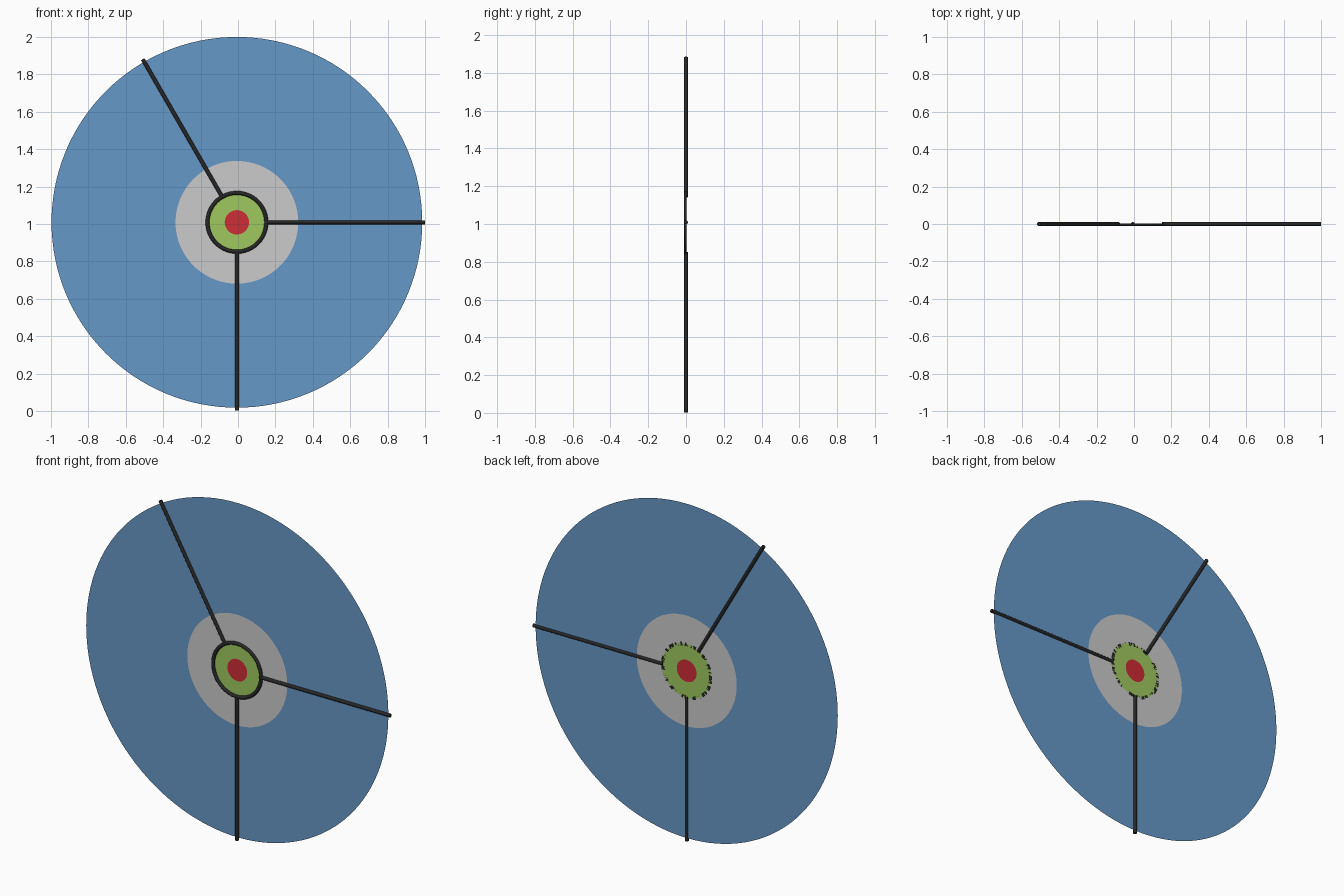
import bpy, bmesh
from math import cos, sin, pi, radians

if "Cube" in bpy.data.objects:
    bpy.data.objects.remove(bpy.data.objects["Cube"])

CX, CZ = -0.006, 1.009      # centre of the target
SHEET_Y = 0.002             # depth of the flat sheet
TUBE = 0.0105               # rod and ring radius
SEG = 128


def material(name, rgb):
    m = bpy.data.materials.new(name)
    m.diffuse_color = (*rgb, 1)
    m.use_nodes = True
    m.node_tree.nodes["Principled BSDF"].inputs["Base Color"].default_value = m.diffuse_color
    return m


blue = material("blue", (0.133, 0.314, 0.578))
green = material("green", (0.35, 0.58, 0.115))
red = material("red", (0.61, 0.026, 0.038))
black = material("black", (0.02, 0.02, 0.02))


def finish(name, bm, mat, smooth=False):
    me = bpy.data.meshes.new(name)
    bm.to_mesh(me)
    bm.free()
    ob = bpy.data.objects.new(name, me)
    bpy.context.collection.objects.link(ob)
    if mat:
        me.materials.append(mat)
    if smooth:
        bpy.context.view_layer.objects.active = ob
        ob.select_set(True)
        bpy.ops.object.shade_smooth_by_angle(angle=radians(40))
        ob.select_set(False)
    return ob


def loop(bm, r, y):
    return [bm.verts.new((CX + r * cos(2 * pi * i / SEG), y, CZ + r * sin(2 * pi * i / SEG)))
            for i in range(SEG)]


def bridge(bm, a, b):
    for i in range(SEG):
        j = (i + 1) % SEG
        bm.faces.new((a[i], a[j], b[j], b[i]))


def flat_band(name, inner, outer, mat):
    bm = bmesh.new()
    rim = loop(bm, outer, SHEET_Y)
    if inner:
        bridge(bm, rim, loop(bm, inner, SHEET_Y))
    else:
        bm.faces.new(rim)
    bmesh.ops.recalc_face_normals(bm, faces=bm.faces)
    # single sheet faces the front
    bm.normal_update()
    if next(iter(bm.faces)).normal.y > 0:
        bmesh.ops.reverse_faces(bm, faces=bm.faces)
    finish(name, bm, mat)


# Flat concentric zones forming one sheet
flat_band("outer_zone", 0.328, 0.991, blue)
flat_band("middle_zone", 0.16, 0.328, None)
flat_band("inner_zone", 0.065, 0.16, green)
flat_band("centre_spot", 0, 0.065, red)

# Rounded ring on the front, its back flush with the sheet
bm = bmesh.new()
N = 8
rings = [loop(bm, 0.157 + TUBE * cos(pi * k / N),
              SHEET_Y - (TUBE + SHEET_Y) * sin(pi * k / N)) for k in range(N + 1)]
for k in range(N + 1):
    bridge(bm, rings[k], rings[(k + 1) % (N + 1)])
bmesh.ops.recalc_face_normals(bm, faces=bm.faces)
finish("centre_ring", bm, black, True)

# Three divider rods radiating from the ring
for name, deg in (("right_rod", 0), ("upper_left_rod", 120), ("lower_rod", 270)):
    r0, r1 = 0.157, 1.007
    a, mid = radians(deg), (r0 + r1) / 2
    bpy.ops.mesh.primitive_cylinder_add(
        vertices=16, radius=TUBE, depth=r1 - r0,
        location=(CX + mid * cos(a), 0, CZ + mid * sin(a)),
        rotation=(0, pi / 2 - a, 0))
    ob = bpy.context.object
    ob.name = name
    ob.data.materials.append(black)
    bpy.ops.object.shade_smooth_by_angle(angle=radians(40))
    ob.select_set(False)
